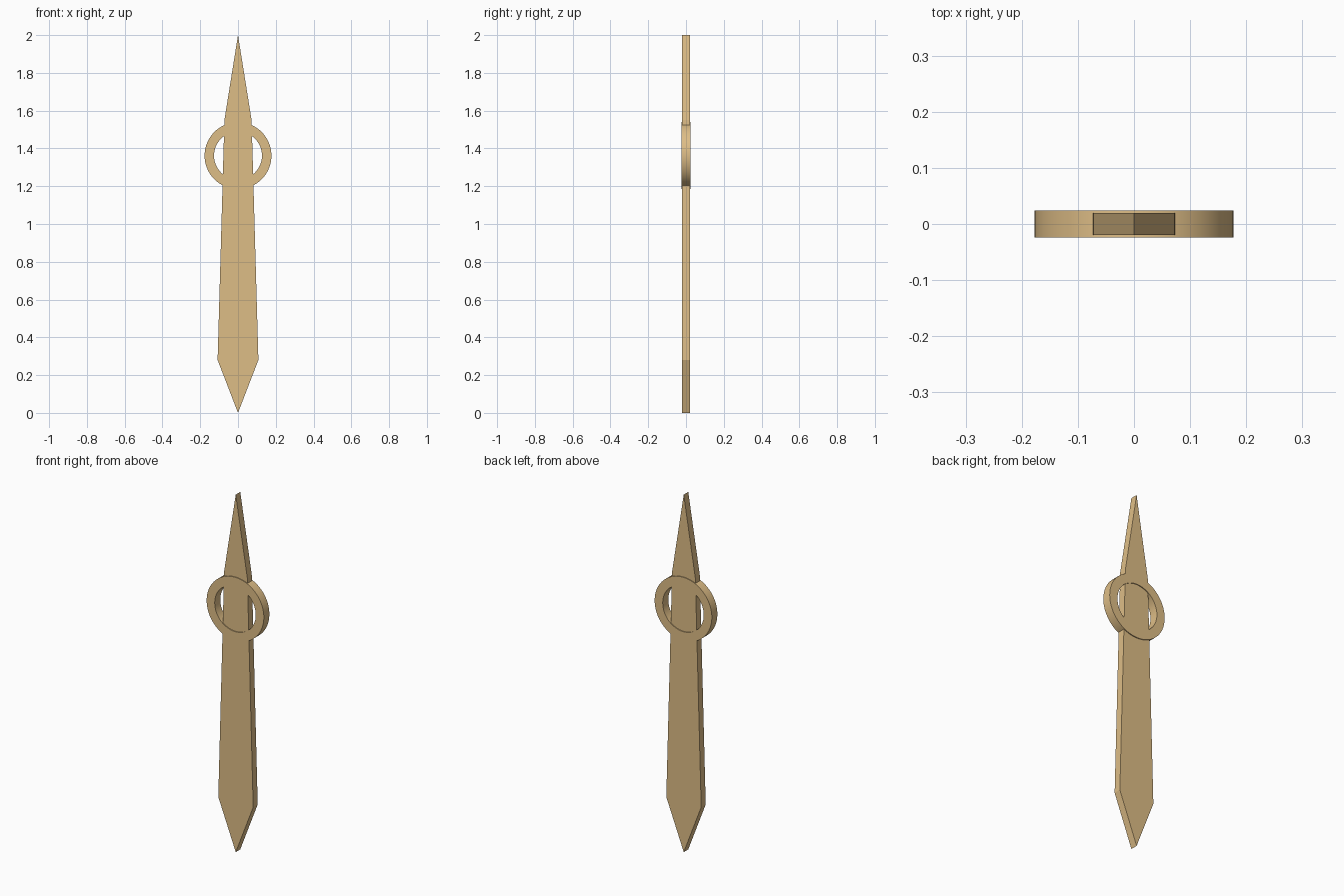
import bpy, bmesh
from math import sin, cos, tau

if "Cube" in bpy.data.objects:
    bpy.data.objects.remove(bpy.data.objects["Cube"])


def make_object(name, bm, mat):
    bmesh.ops.recalc_face_normals(bm, faces=bm.faces)
    mesh = bpy.data.meshes.new(name)
    bm.to_mesh(mesh)
    bm.free()
    mesh.materials.append(mat)
    obj = bpy.data.objects.new(name, mesh)
    bpy.context.collection.objects.link(obj)
    return obj


brass = bpy.data.materials.new("brass")
brass.diffuse_color = (0.73, 0.51, 0.24, 1)
brass.use_nodes = True
brass.node_tree.nodes["Principled BSDF"].inputs["Base Color"].default_value = brass.diffuse_color

# Flat tapered blade: half profile mirrored across x, extruded in depth
half = [(0.108, 0.28), (0.072, 1.55)]
outline = [(0, 0)] + half + [(0, 2)] + [(-x, z) for x, z in reversed(half)]
depth = 0.02
bm = bmesh.new()
face = bm.faces.new([bm.verts.new((x, -depth, z)) for x, z in outline])
solid = bmesh.ops.extrude_face_region(bm, geom=[face])
bmesh.ops.translate(bm, vec=(0, 2 * depth, 0),
                    verts=[v for v in solid["geom"] if isinstance(v, bmesh.types.BMVert)])
make_object("hand_blade", bm, brass)

# Ring around the blade: rectangular section swept round a circle
centre_z, inner, outer, ring_depth, sides = 1.362, 0.127, 0.177, 0.0245, 96
section = [(inner, -ring_depth), (outer, -ring_depth), (outer, ring_depth), (inner, ring_depth)]
bm = bmesh.new()
loops = []
for i in range(sides):
    a = tau * i / sides
    loops.append([bm.verts.new((r * cos(a), y, centre_z + r * sin(a))) for r, y in section])
for i in range(sides):
    a, b = loops[i], loops[(i + 1) % sides]
    for j in range(4):
        k = (j + 1) % 4
        bm.faces.new((a[j], a[k], b[k], b[j]))
ring = make_object("hand_ring", bm, brass)

# Smooth the curved walls, keep the rims sharp
bpy.context.view_layer.objects.active = ring
ring.select_set(True)
bpy.ops.object.shade_smooth_by_angle()
